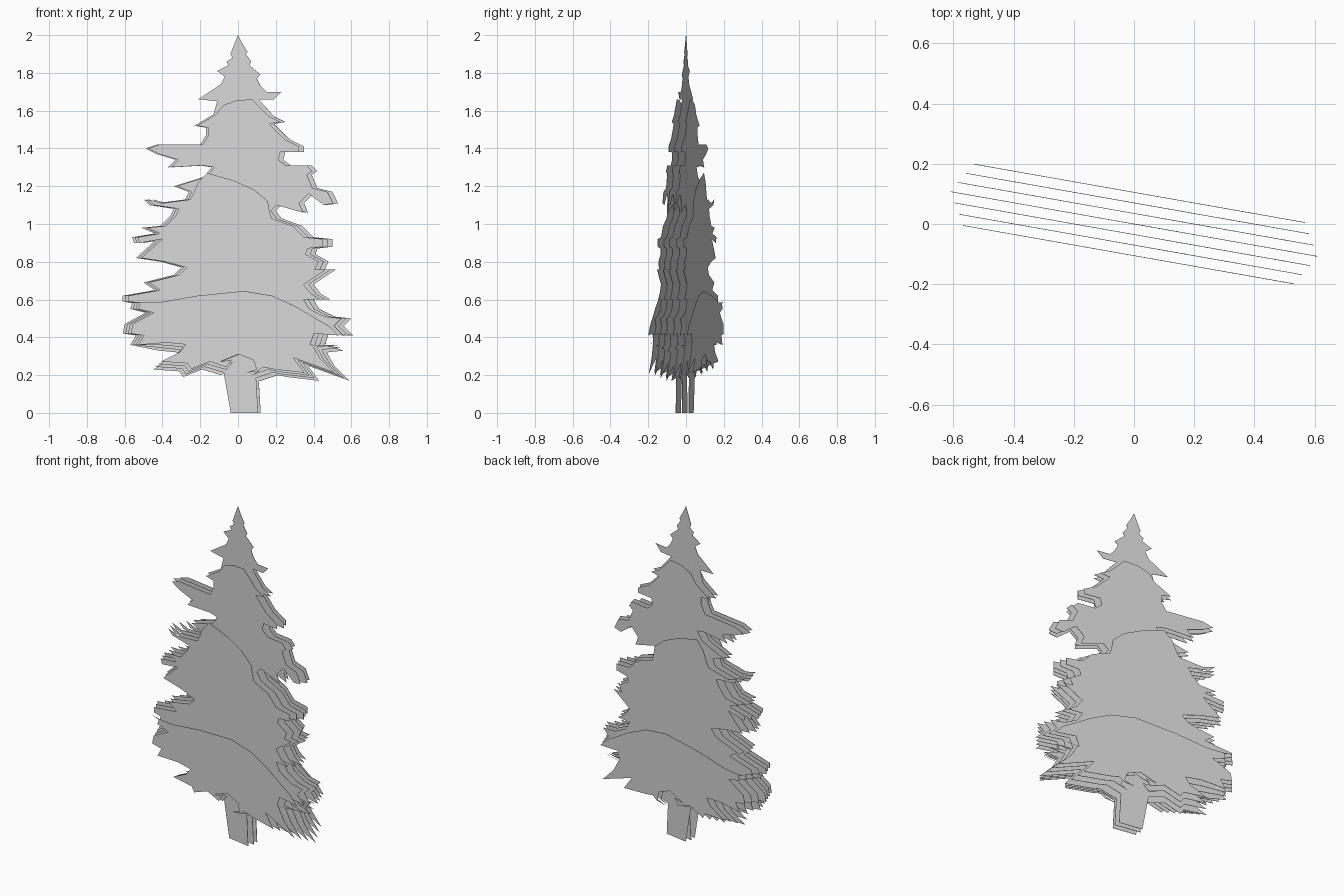
import bpy
from math import radians, cos
from mathutils import Vector
from mathutils.geometry import tessellate_polygon

TILT = radians(-10)      # whole stack is turned a little about z
SPACING = 0.034          # distance between neighbouring sheets
INSET = 0.02             # each sheet is this much narrower per step
THICKNESS = 0.002        # paper-thin sheets

# Left edge of the tree, from the tip down to the fringe
LEFT = [
    (0, 2), (-.04, 1.9), (-.03, 1.88), (-.06, 1.86), (-.05, 1.84), (-.11, 1.81),
    (-.07, 1.78), (-.09, 1.74), (-.21, 1.66), (-.11, 1.65), (-.13, 1.58),
    (-.23, 1.52), (-.17, 1.51), (-.17, 1.47), (-.2, 1.42), (-.43, 1.42),
    (-.49, 1.4), (-.43, 1.37), (-.33, 1.34), (-.37, 1.3), (-.2, 1.31),
    (-.14, 1.3), (-.18, 1.25), (-.34, 1.2), (-.26, 1.17), (-.28, 1.13),
    (-.43, 1.11), (-.5, 1.13), (-.47, 1.1), (-.34, 1.08), (-.36, 1.04),
    (-.41, .99), (-.51, .98), (-.44, .95), (-.56, .93), (-.55, .9), (-.43, .92),
    (-.54, .82), (-.41, .8), (-.3, .77), (-.34, .73), (-.5, .69), (-.44, .65),
    (-.61, .62), (-.61, .59), (-.56, .58), (-.57, .55), (-.49, .53), (-.6, .47),
    (-.61, .42), (-.54, .41), (-.57, .36), (-.42, .33), (-.32, .32),
    (-.35, .28), (-.45, .23), (-.31, .22), (-.29, .19), (-.19, .23),
    (-.09, .2), (-.03, .24),
]

# Right edge of the tree, from below the tip down to the fringe
RIGHT = [
    (.02, 1.96), (.05, 1.91), (.04, 1.9), (.07, 1.86), (.06, 1.84), (.12, 1.79),
    (.1, 1.77), (.12, 1.73), (.15, 1.7), (.23, 1.7), (.19, 1.66), (.11, 1.66),
    (.19, 1.57), (.25, 1.54), (.19, 1.53), (.27, 1.45), (.35, 1.41), (.35, 1.38),
    (.25, 1.38), (.24, 1.34), (.28, 1.31), (.39, 1.31), (.42, 1.28),
    (.39, 1.26), (.42, 1.19), (.5, 1.17), (.53, 1.11), (.48, 1.1),
    (.4, 1.16), (.35, 1.11), (.37, 1.06), (.23, 1.1), (.2, 1.07), (.23, 1.03),
    (.34, .99), (.4, .93), (.5, .92), (.5, .88), (.42, .87), (.41, .84),
    (.48, .8), (.46, .76), (.52, .76), (.4, .68), (.44, .63), (.49, .6),
    (.4, .6), (.43, .55), (.51, .51), (.6, .5), (.56, .46), (.61, .41),
    (.48, .42), (.46, .36), (.56, .33), (.47, .32), (.51, .25), (.59, .17),
    (.37, .25), (.43, .17), (.26, .19), (.21, .2), (.12, .17),
]

TRUNK = [(-.02, .27), (-.04, 0), (.12, 0), (.11, .17)]
ARCH = [(-.08, .27), (.02, .31), (.1, .28), (.12, .22)]

# Rounded upper edge of each shorter sheet, listed left to right, keyed by step,
# with the height at which the left and right edges take over
CUTS = {
    1: ([(-.07, 1.63), (0, 1.655), (.08, 1.66)], 1.6, 1.6),
    2: ([(-.2, 1.22), (-.15, 1.27), (-.01, 1.23), (.1, 1.18), (.17, 1.12),
         (.18, 1.06)], 1.18, 1.04),
    3: ([(-.5, .585), (-.4, .585), (-.2, .62), (.05, .645), (.2, .62),
         (.33, .56), (.43, .5)], .59, .48),
}


def below(edge, height):
    """Part of an edge from below its last branch above the given height."""
    start = next(i for i, (x, z) in enumerate(edge) if z <= height)
    return edge[start:]


def narrowed(edge, step):
    """Edge moved towards the trunk, with the hanging fringe raised slightly."""
    moved = []
    for x, z in edge:
        shift = min(INSET * step, abs(x) * .5)
        lift = INSET * step * .7 if z < .35 else 0
        moved.append((x - shift if x > 0 else x + shift, z + lift))
    return moved


def outline(step):
    """Closed outline of the sheet that many steps from the middle."""
    if step == 0:
        return LEFT + TRUNK + RIGHT[::-1]
    crown, left_top, right_top = CUTS[step]
    left = narrowed(below(LEFT, left_top), step)
    right = narrowed(below(RIGHT, right_top), step)
    base = [(x * .9 + .004, z) for x, z in TRUNK] if step == 1 else ARCH
    return left + base + right[::-1] + crown[::-1]


def make_sheet(name, step, material):
    """Flat cut-out sheet placed along the stack."""
    corners = [Vector((x / cos(TILT), 0, z)) for x, z in outline(abs(step))]
    flat = [Vector((c.x, c.z, 0)) for c in corners]
    mesh = bpy.data.meshes.new(name)
    mesh.from_pydata(corners, [], tessellate_polygon([flat]))
    mesh.materials.append(material)
    sheet = bpy.data.objects.new(name, mesh)
    sheet.rotation_euler.z = TILT
    sheet.location = Vector((-TILT * SPACING * step, SPACING * step, 0))
    bpy.context.collection.objects.link(sheet)
    solid = sheet.modifiers.new("thin_card", 'SOLIDIFY')
    solid.thickness = THICKNESS
    solid.offset = 0


# Remove the default object
cube = bpy.data.objects.get("Cube")
if cube:
    bpy.data.objects.remove(cube, do_unlink=True)

# Plain grey for every sheet
grey = bpy.data.materials.new("plain_grey")
grey.use_nodes = True
colour = (.68, .68, .68, 1)
grey.diffuse_color = colour
grey.node_tree.nodes["Principled BSDF"].inputs["Base Color"].default_value = colour

# Full tree in the middle, shorter sheets in front and behind
make_sheet("middle_sheet", 0, grey)
for step, size in ((1, "tall"), (2, "medium"), (3, "short")):
    make_sheet("front_" + size + "_sheet", -step, grey)
    make_sheet("back_" + size + "_sheet", step, grey)
